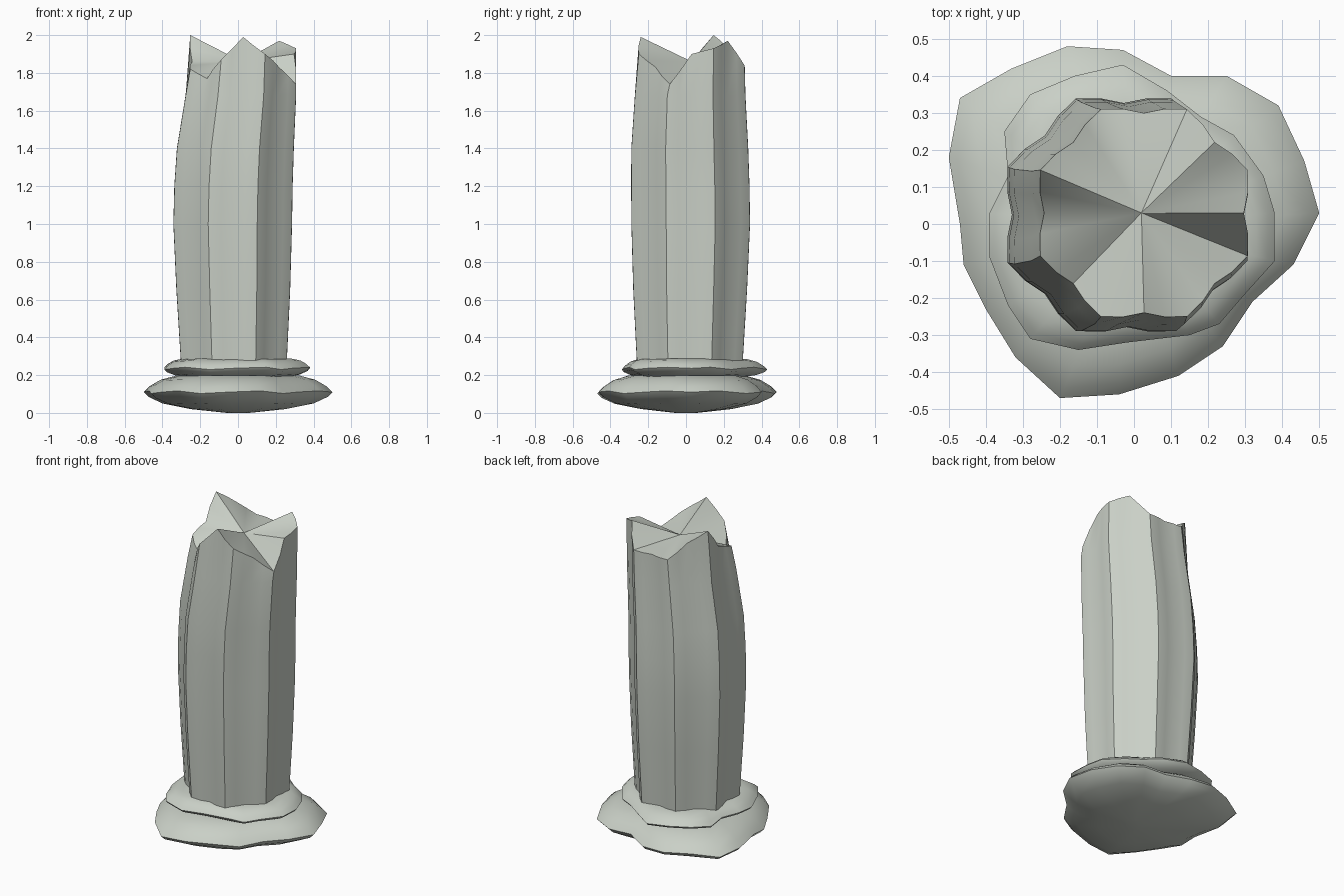
import bpy
import bmesh
import math
from mathutils import Vector

default_cube = bpy.data.objects.get("Cube")
if default_cube:
    bpy.data.objects.remove(default_cube, do_unlink=True)

stone = bpy.data.materials.new("pale_stone")
stone.use_nodes = True
colour = (0.59, 0.63, 0.57, 1.0)
stone.diffuse_color = colour
stone.node_tree.nodes["Principled BSDF"].inputs["Base Color"].default_value = colour


def loft(name, rings, tip=None, angle=40):
    """Skin a stack of equal rings; close the top flat or as a fan to tip."""
    bm = bmesh.new()
    loops = [[bm.verts.new(p) for p in ring] for ring in rings]
    count = len(loops[0])
    for low, high in zip(loops, loops[1:]):
        for i in range(count):
            j = (i + 1) % count
            bm.faces.new((low[i], low[j], high[j], high[i]))
    bm.faces.new(reversed(loops[0]))
    if tip:
        centre = bm.verts.new(tip)
        for i in range(count):
            bm.faces.new((loops[-1][i], loops[-1][(i + 1) % count], centre))
    else:
        bm.faces.new(loops[-1])
    bmesh.ops.recalc_face_normals(bm, faces=bm.faces)
    mesh = bpy.data.meshes.new(name)
    bm.to_mesh(mesh)
    bm.free()
    mesh.materials.append(stone)
    obj = bpy.data.objects.new(name, mesh)
    bpy.context.collection.objects.link(obj)
    bpy.ops.object.select_all(action="DESELECT")
    obj.select_set(True)
    bpy.context.view_layer.objects.active = obj
    bpy.ops.object.shade_smooth_by_angle(angle=math.radians(angle))
    return obj


def worn_disc(name, outline, profile, wave):
    """Lens-shaped slab: a rough outline scaled along a (scale, z) profile."""
    rings = []
    for scale, z in profile:
        ring = []
        for i, (x, y) in enumerate(outline):
            ripple = wave * math.sin(i * 2.1) * max(0, scale - 0.7) / 0.3
            ring.append(Vector((x * scale / 100, y * scale / 100, z + ripple)))
        rings.append(ring)
    return loft(name, rings)


# Wide bottom slab, outline in hundredths
base_outline = [(50, 3), (46, 17), (39, 32), (25, 40), (10, 40), (-3, 47), (-18, 48),
                (-33, 42), (-47, 34), (-50, 18), (-47, 0), (-46, -11), (-40, -23),
                (-32, -36), (-20, -47), (-4, -46), (12, -41), (24, -33), (32, -21),
                (43, -11)]
base_profile = [(0.12, 0), (0.5, 0.02), (0.8, 0.05), (0.95, 0.085), (1, 0.11),
                (0.94, 0.14), (0.82, 0.175), (0.65, 0.198), (0.5, 0.2)]
worn_disc("base_slab", base_outline, base_profile, 0.008)

# Thin ring under the shaft
ring_outline = [(38, 3), (35, 13), (27, 24), (18, 29), (9, 36), (-3, 43), (-16, 40),
                (-28, 35), (-35, 25), (-34, 13), (-39, 3), (-39, -9), (-34, -22),
                (-28, -31), (-15, -34), (-2, -32), (15, -30), (23, -27), (29, -20),
                (38, -10)]
ring_profile = [(0.7, 0.19), (0.86, 0.203), (0.97, 0.222), (1, 0.236),
                (0.95, 0.255), (0.87, 0.274), (0.75, 0.286)]
worn_disc("neck_ring", ring_outline, ring_profile, 0.007)

# Fluted shaft with a slight lean and bulge
SIDES = 32


def fluted_ring(cx, cy, radius, height):
    ring = []
    for i in range(SIDES):
        a = math.tau * i / SIDES
        r = radius * (0.945 - 0.055 * math.cos(8 * a))
        ring.append(Vector((cx + r * math.cos(a), cy + r * math.sin(a), height(i))))
    return ring


# Broken rim: drop below the tallest point, anticlockwise from the left side
drops = [10, 7, 3, 16, 16, 16, 7, 0, 14, 18, 23, 13, 1, 10, 17, 26]


def rim_height(i):
    k = i // 2
    drop = drops[k]
    if i % 2:
        drop = (drop + drops[(k + 1) % len(drops)]) / 2
    return 2 - drop / 100


sections = [(0.26, -0.022, 0.02, 0.302), (0.65, -0.025, 0.022, 0.325),
            (1, -0.028, 0.025, 0.339), (1.2, -0.024, 0.023, 0.338),
            (1.4, -0.014, 0.02, 0.334), (1.68, 0.015, 0.022, 0.316)]
rings = [fluted_ring(cx, cy, r, lambda i, z=z: z) for z, cx, cy, r in sections]
rings.append(fluted_ring(0.027, 0.03, 0.303, rim_height))
loft("broken_shaft", rings, tip=(0.02, 0.03, 1.86))
